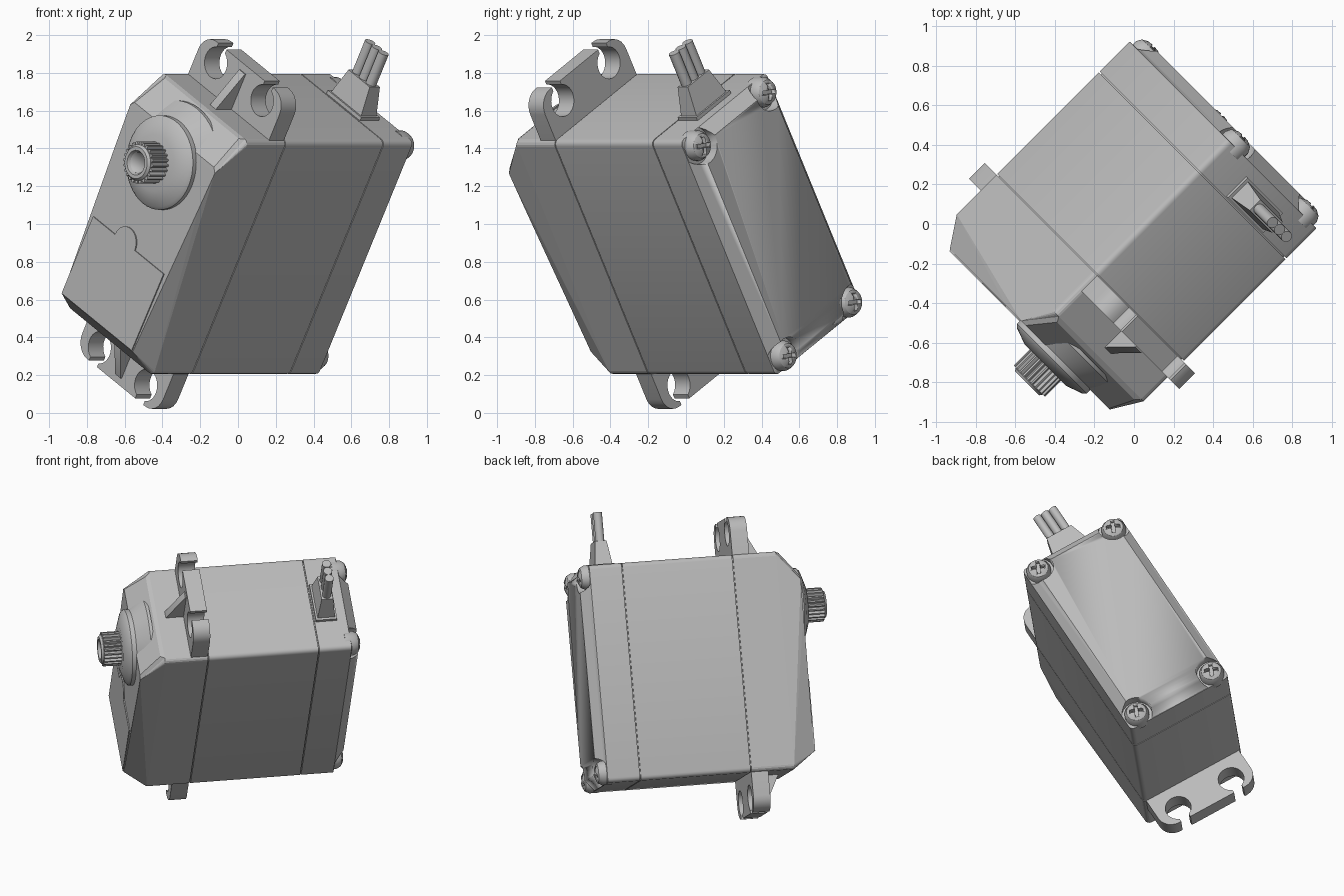
import bpy, bmesh, math
from mathutils import Matrix, Vector

if "Cube" in bpy.data.objects:
    bpy.data.objects.remove(bpy.data.objects["Cube"])

grey = bpy.data.materials.new("case grey")
grey.use_nodes = True
COLOUR = (0.5, 0.5, 0.5, 1)
grey.diffuse_color = COLOUR
grey.node_tree.nodes["Principled BSDF"].inputs["Base Color"].default_value = COLOUR

# Local frame: x across the case, y along it, z towards the output shaft
q, c, s = math.sqrt(0.5), math.cos(math.pi / 6), 0.5
FRAME = Matrix(((q * c, q * s, -q, 0), (-q * c, -q * s, -q, 0), (-s, c, 0, 1), (0, 0, 0, 1)))
W, L = 0.37, 0.715


def finish(name, bm, smooth=True):
    bmesh.ops.recalc_face_normals(bm, faces=bm.faces)
    mesh = bpy.data.meshes.new(name)
    bm.to_mesh(mesh)
    bm.free()
    mesh.materials.append(grey)
    ob = bpy.data.objects.new(name, mesh)
    bpy.context.collection.objects.link(ob)
    ob.matrix_world = FRAME
    if smooth:
        bpy.ops.object.select_all(action='DESELECT')
        ob.select_set(True)
        bpy.context.view_layer.objects.active = ob
        bpy.ops.object.shade_smooth_by_angle(angle=math.radians(30))
    return ob


def prism(name, outline, z0, z1, axis=2):
    """Extrude a 2D outline along local z (axis 2) or x (axis 0)."""
    bm = bmesh.new()
    place = (lambda p: (p[0], p[1], z0)) if axis == 2 else (lambda p: (z0, p[0], p[1]))
    face = bm.faces.new([bm.verts.new(place(p)) for p in outline])
    new = bmesh.ops.extrude_face_region(bm, geom=[face])["geom"]
    shift = Vector((0, 0, z1 - z0)) if axis == 2 else Vector((z1 - z0, 0, 0))
    bmesh.ops.translate(bm, verts=[v for v in new if isinstance(v, bmesh.types.BMVert)], vec=shift)
    return finish(name, bm)


def hull(name, points):
    bm = bmesh.new()
    for p in points:
        bm.verts.new(p)
    bmesh.ops.convex_hull(bm, input=bm.verts)
    bmesh.ops.dissolve_limit(bm, angle_limit=0.01, verts=bm.verts, edges=bm.edges)
    return bm


def lathe(name, profile, x, y, steps=40):
    """Turn (radius, height) points round an axis parallel to local z."""
    bm = bmesh.new()
    vs = [bm.verts.new((x + r, y, z)) for r, z in profile]
    edges = [bm.edges.new(pair) for pair in zip(vs, vs[1:])]
    bmesh.ops.spin(bm, geom=vs + edges, cent=(x, y, 0), axis=(0, 0, 1),
                   angle=math.tau, steps=steps, use_duplicate=False)
    bmesh.ops.remove_doubles(bm, verts=bm.verts, dist=1e-5)
    return finish(name, bm)


def arc(x, y, r, a0, a1, n):
    angles = [math.radians(a0 + (a1 - a0) * i / n) for i in range(n + 1)]
    return [(x + r * math.cos(a), y + r * math.sin(a)) for a in angles]


def rounded(w, l, r, n=4):
    return [p for k, (i, j) in enumerate(((1, 1), (-1, 1), (-1, -1), (1, -1)))
            for p in arc(i * (w - r), j * (l - r), r, 90 * k, 90 * k + 90, n)]


def at(outline, z):
    return [(x, y, z) for x, y in outline]


def subtract(ob, cutters):
    for cut in cutters:
        cut.hide_render = True
        mod = ob.modifiers.new("cut", 'BOOLEAN')
        mod.object = cut
        mod.solver = 'EXACT'
    bpy.context.view_layer.update()
    done = bpy.data.meshes.new_from_object(ob.evaluated_get(bpy.context.evaluated_depsgraph_get()))
    ob.modifiers.clear()
    ob.data = done
    for cut in cutters:
        bpy.data.objects.remove(cut)


# Case: middle section and an inner core that shows as fine seams
case = rounded(W, L, 0.03)
prism("case_middle", case, -0.416, 0.31)
prism("case_core", rounded(W - 0.01, L - 0.01, 0.03), -0.5, 0.4)

# Gear cover: sloping sides with a raised panel on the upper slope
top = [(i * x, y, 0.75) for i in (-1, 1) for x, y in
       ((0.365, 0.52), (0.355, 0.3), (0.31, -0.13), (0.305, -0.605))]
bm = hull("gear_cover", at(case, 0.316) + at(case, 0.6) + top)
bm.normal_update()
slope = max((f for f in bm.faces if f.normal.y > 0.3 and f.normal.z > 0.3),
            key=lambda f: f.calc_area())
bmesh.ops.inset_region(bm, faces=[slope], thickness=0.03)
bmesh.ops.translate(bm, verts=slope.verts, vec=slope.normal * 0.015)
finish("gear_cover", bm, smooth=False)

# Thin lower cover plate with a half-round bump
prism("lower_cover_plate",
      [(-0.305, -0.6), (0.3, -0.6), (0.305, -0.13)] + arc(-0.03, -0.13, 0.085, 0, 180, 14)
      + [(-0.305, -0.13)], 0.745, 0.757)

# Back cover: chamfered panel with round pockets for the screws
SCREWS = [(i * 0.283, j * 0.642) for i in (-1, 1) for j in (-1, 1)]
panel = [(i * 0.305, j * 0.65, -0.7) for i in (-1, 1) for j in (-1, 1)]
back = finish("back_cover", hull("back_cover", at(case, -0.422) + at(case, -0.635) + panel))
subtract(back, [prism("pocket", arc(x, y, 0.1, 0, 345, 23), -0.8, -0.637) for x, y in SCREWS])

# Domed screws with cross recesses
for n, (x, y) in enumerate(SCREWS):
    head = lathe("screw_%d" % (n + 1),
                 [(0, -0.6), (0.08, -0.6), (0.08, -0.66), (0.065, -0.688), (0.035, -0.704), (0, -0.708)],
                 x, y, 28)
    a, b = 0.011, 0.045
    cross = [(a, a), (a, b), (-a, b), (-a, a), (-b, a), (-b, -a),
             (-a, -a), (-a, -b), (a, -b), (a, -a), (b, -a), (b, a)]
    turn = Matrix.Rotation(0.4, 2)
    spots = [turn @ Vector(p) + Vector((x, y)) for p in cross]
    subtract(head, [prism("cross", spots, -0.8, -0.67)])

# Mounting tabs with open holes, and gussets
half = ([(0.165, 0.97)] + arc(0.2, 0.87, 0.085, 114, 426, 24) + [(0.235, 0.97)]
        + arc(0.25, 0.87, 0.1, 90, 0, 6) + [(0.35, 0.7)])
tab = half + [(-x, y) for x, y in reversed(half)]
for side, j in (("upper", 1), ("lower", -1)):
    prism(side + "_mounting_tab", [(x, j * y) for x, y in tab], 0.316, 0.428)
    prism(side + "_gusset", [(j * 0.7, 0.42), (j * 0.93, 0.42), (j * 0.93, 0.435),
                             (j * 0.715, 0.545), (j * 0.7, 0.545)], -0.025, 0.025, axis=0)

# Shaft boss and splined output shaft
SHAFT = 0.375
lathe("shaft_boss", [(0.33, 0.64), (0.33, 0.66), (0.25, 0.745), (0.25, 0.775), (0.235, 0.79),
                     (0.15, 0.82), (0, 0.82)], 0, SHAFT, 48)
teeth = 24
spline = [(r * math.cos(t), SHAFT + r * math.sin(t)) for k in range(teeth)
          for d, r in ((0, 0.096), (0.3, 0.112), (0.6, 0.112), (0.9, 0.096))
          for t in [math.tau * (k + d) / teeth]]
shaft = prism("output_shaft", spline, 0.8, 0.935)
bore = lathe("bore", [(0, 0.83), (0.055, 0.83), (0.055, 1.1), (0, 1.1)], 0, SHAFT, 28)
subtract(shaft, [bore])
lathe("shaft_rim", [(0.055, 0.93), (0.096, 0.93), (0.096, 0.938), (0.085, 0.952),
                    (0.066, 0.952), (0.055, 0.93)], 0, SHAFT, 32)

# Cable strain relief and three wires
CABLE = -0.5


def block(x, z, y):
    return [(i * x, y, CABLE + k * z) for i in (-1, 1) for k in (-1, 1)]


finish("cable_base", hull("cable_base", block(0.145, 0.07, 0.7) + block(0.145, 0.07, 0.735)))
finish("cable_boot", hull("cable_boot", block(0.13, 0.058, 0.73) + block(0.092, 0.038, 0.89)))
for n in (-1, 0, 1):
    bm = bmesh.new()
    spot = Matrix.Translation((n * 0.058, 0.975, CABLE)) @ Matrix.Rotation(math.pi / 2, 4, 'X')
    bmesh.ops.create_cone(bm, cap_ends=True, segments=16, radius1=0.029, radius2=0.029,
                          depth=0.21, matrix=spot)
    finish("wire_%d" % (n + 2), bm)
